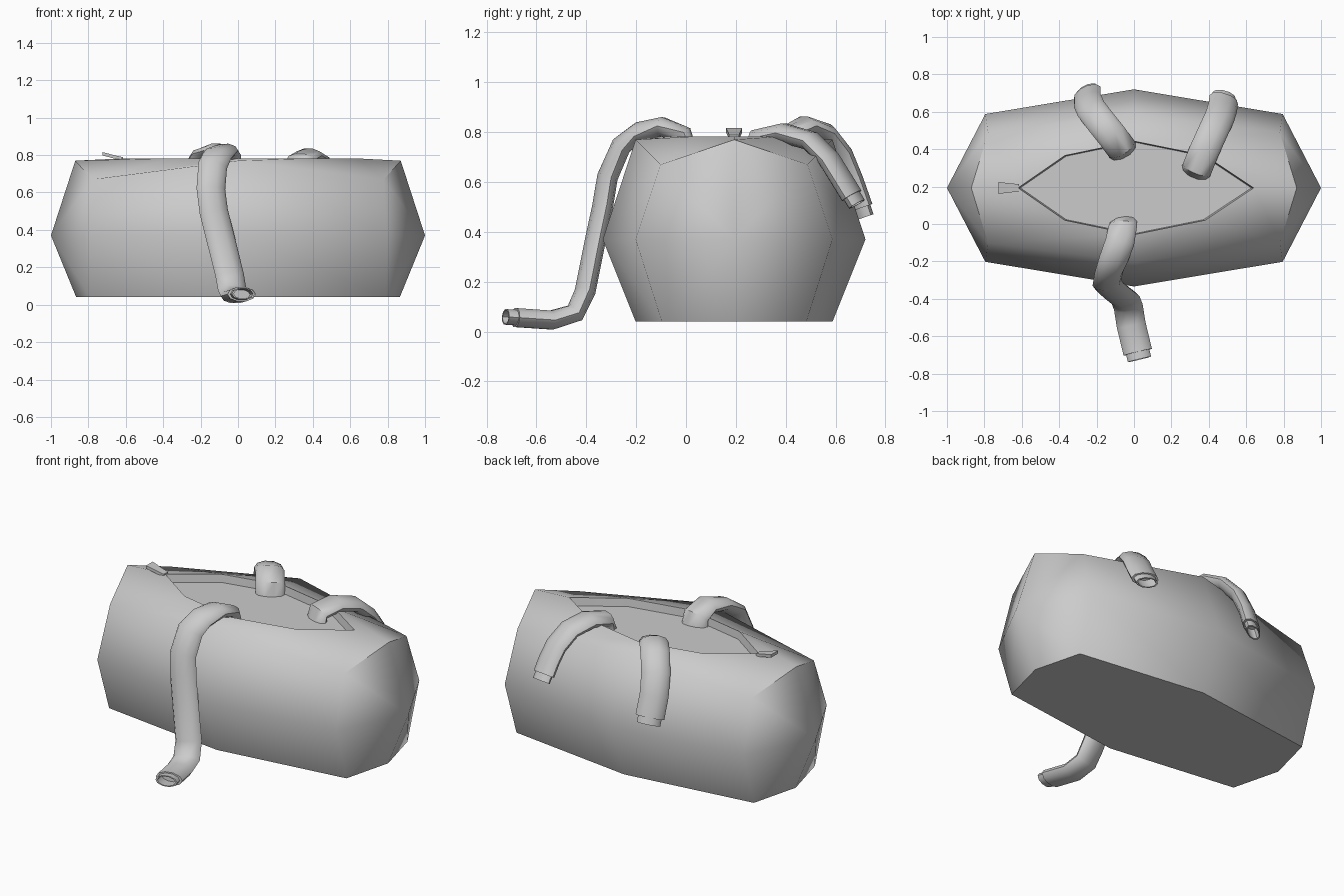
import bpy, bmesh, math
from mathutils import Vector

if "Cube" in bpy.data.objects:
    bpy.data.objects.remove(bpy.data.objects["Cube"])

CY = 0.193  # bag centre in y


def finish(name, bm, angle):
    bmesh.ops.recalc_face_normals(bm, faces=bm.faces[:])
    me = bpy.data.meshes.new(name)
    bm.to_mesh(me)
    bm.free()
    ob = bpy.data.objects.new(name, me)
    bpy.context.collection.objects.link(ob)
    bpy.ops.object.select_all(action='DESELECT')
    ob.select_set(True)
    bpy.context.view_layer.objects.active = ob
    bpy.ops.object.shade_smooth_by_angle(angle=math.radians(angle))
    return ob


def bridge(bm, a, b):
    n = len(a)
    for i in range(n):
        bm.faces.new((a[i], a[(i + 1) % n], b[(i + 1) % n], b[i]))


# Bag body: three 8-point rings, pointed ends, recessed opening on top
def make_bag():
    bm = bmesh.new()

    def ring(sx, pts):
        # pts run top, upper, middle, lower, bottom on the front; back is mirrored
        full = [(x, -d, z) for x, d, z in pts] + [(x, d, z) for x, d, z in pts[3:0:-1]]
        return [bm.verts.new((sx * x, CY + y, z)) for x, y, z in full]

    end = [(.87, 0, .77), (.78, .295, .67), (.795, .395, .37), (.79, .29, .04), (.865, 0, .04)]
    mid = [(0, 0, .78), (0, .395, .77), (0, .527, .37), (0, .395, .04), (0, 0, .04)]
    L, M, R = ring(-1, end), ring(1, mid), ring(1, end)
    for a, b in ((L, M), (M, R)):
        for i in range(1, 7):
            bm.faces.new((a[i], a[i + 1], b[i + 1], b[i]))
    for r, sx in ((L, -1), (R, 1)):
        tip = bm.verts.new((sx, CY, .37))
        for i in range(8):
            bm.faces.new((r[i], r[(i + 1) % 8], tip))
    bm.verts.remove(M[0])
    # opening lip, wall and floor
    outer = [R[0], R[7], M[7], L[7], L[0], L[1], M[1], R[1]]
    shape = [(.64, 0), (.38, .173), (0, .25), (-.37, .173),
             (-.62, 0), (-.37, -.173), (0, -.25), (.38, -.173)]
    lip = [bm.verts.new((x, CY + y, .782)) for x, y in shape]
    low = [bm.verts.new((x * .98, CY + y * .98, .735)) for x, y in shape]
    bridge(bm, outer, lip)
    bridge(bm, lip, low)
    bm.faces.new(low)
    finish("bag_body", bm, 60)


# Flattened tube with a narrower hollow tip
def make_tube(name, path, side, w=.08, h=.04, sides=10):
    bm = bmesh.new()
    P = [Vector(p) for p in path]
    side = Vector(side)

    def ring(c, t, k):
        s = (side - t * side.dot(t)).normalized()
        n = t.cross(s)
        out = []
        for i in range(sides):
            a = 2 * math.pi * i / sides
            out.append(bm.verts.new(c + s * (w * k * math.cos(a)) + n * (h * k * math.sin(a))))
        return out

    rings = []
    for i, p in enumerate(P):
        t = (P[min(i + 1, len(P) - 1)] - P[max(i - 1, 0)]).normalized()
        rings.append(ring(p, t, 1))
    end = P[-1]
    for adv, k in ((0, .82), (.04, .82), (.04, .68), (-.03, .68)):
        rings.append(ring(end + t * adv, t, k))
    for a, b in zip(rings, rings[1:]):
        bridge(bm, a, b)
    bm.faces.new(rings[0])
    bm.faces.new(rings[-1])
    finish(name, bm, 50)


# Zip pull: small flared tab
def make_zip_pull():
    bm = bmesh.new()
    rings = []
    for x, z, w in ((-.615, .78, .02), (-.66, .79, .024), (-.725, .807, .032)):
        rings.append([bm.verts.new((x, CY + y * w, z + d))
                      for y, d in ((-1, -.009), (1, -.009), (1, .009), (-1, .009))])
    for a, b in zip(rings, rings[1:]):
        bridge(bm, a, b)
    bm.faces.new(rings[0])
    bm.faces.new(rings[-1])
    finish("zip_pull", bm, 30)


make_bag()
make_zip_pull()
make_tube("front_tube", [
    (-.06, .0, .73), (-.06, -.01, .785), (-.075, -.095, .822), (-.11, -.19, .80), (-.135, -.26, .745),
    (-.145, -.315, .62), (-.13, -.335, .50), (-.095, -.365, .36), (-.045, -.405, .16),
    (-.03, -.445, .075), (-.015, -.54, .046), (.02, -.685, .056)], (1, .2, 0), .078)
make_tube("back_left_tube", [
    (-.06, .39, .72), (-.065, .40, .785), (-.12, .475, .825), (-.18, .55, .80), (-.23, .615, .72),
    (-.25, .66, .61), (-.25, .70, .495)], (1, .55, 0))
make_tube("back_right_tube", [
    (.33, .28, .72), (.335, .29, .775), (.375, .39, .797), (.425, .50, .765), (.46, .575, .69),
    (.475, .625, .61), (.48, .665, .545)], (1, -.4, 0))
